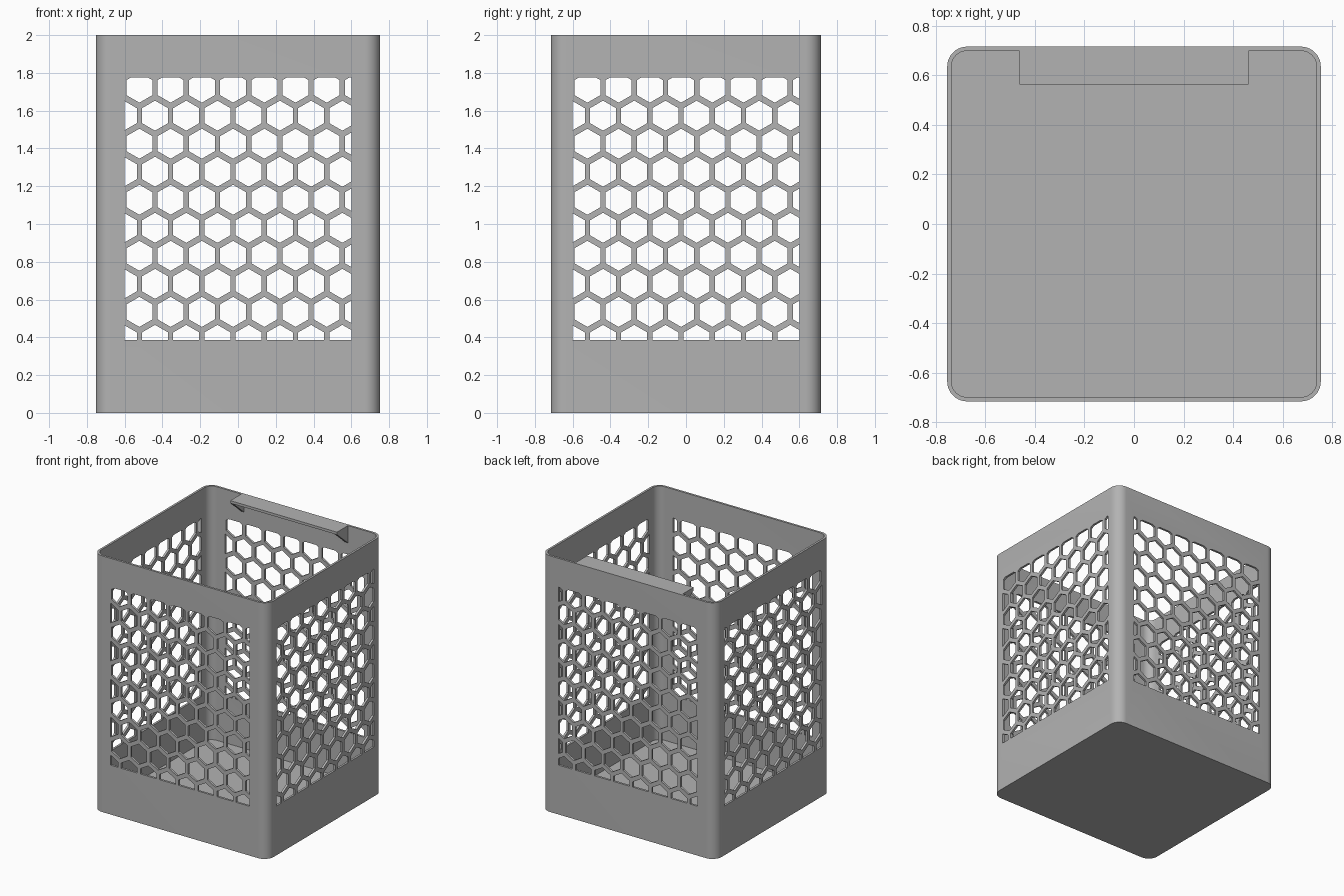
import bpy, bmesh, math
from mathutils import Vector

if "Cube" in bpy.data.objects:
    bpy.data.objects.remove(bpy.data.objects["Cube"], do_unlink=True)

HX, HY, H = 0.753, 0.715, 2.0        # half width, half depth, height
WALL, RADIUS = 0.017, 0.08
WIN, Z_LOW, Z_HIGH = 0.6, 0.385, 1.775   # pierced window limits

grey = bpy.data.materials.new("plain grey")
grey.use_nodes = True
grey.diffuse_color = (0.45, 0.45, 0.45, 1)
grey.node_tree.nodes["Principled BSDF"].inputs["Base Color"].default_value = grey.diffuse_color


def make_object(name, bm):
    bmesh.ops.recalc_face_normals(bm, faces=bm.faces)
    mesh = bpy.data.meshes.new(name)
    bm.to_mesh(mesh)
    bm.free()
    mesh.materials.append(grey)
    obj = bpy.data.objects.new(name, mesh)
    bpy.context.collection.objects.link(obj)
    return obj


def rounded_ring(bm, inset, z, steps=10):
    """Rounded rectangle of vertices, inset from the outer wall."""
    r = RADIUS - inset
    ring = []
    for i, (sx, sy) in enumerate([(1, 1), (-1, 1), (-1, -1), (1, -1)]):
        for s in range(steps + 1):
            a = (i + s / steps) * math.pi / 2
            ring.append(bm.verts.new((sx * (HX - RADIUS) + r * math.cos(a),
                                      sy * (HY - RADIUS) + r * math.sin(a), z)))
    return ring


def prism(name, points, x0, x1):
    """Extrude a (y, z) outline along x."""
    bm = bmesh.new()
    face = bm.faces.new([bm.verts.new((x0, y, z)) for y, z in points])
    ext = bmesh.ops.extrude_face_region(bm, geom=[face])["geom"]
    bmesh.ops.translate(bm, vec=(x1 - x0, 0, 0),
                        verts=[v for v in ext if isinstance(v, bmesh.types.BMVert)])
    return make_object(name, bm)


def honeycomb_cutter(name, turn):
    """Clipped hexagon grid pushed right through the box."""
    pitch, row_pitch, r = 0.1653, 0.1484, 0.0795
    bm = bmesh.new()
    for row in range(10):
        cz = 1.722 - row * row_pitch
        for col in range(-1, 9):
            cx = -0.522 + pitch * (col + 0.5 * (row % 2))
            bm.faces.new([bm.verts.new((cx + r * math.sin(k * math.pi / 3), -1,
                                        cz + r * math.cos(k * math.pi / 3))) for k in range(6)])
    for co, no in [((WIN, 0, 0), (1, 0, 0)), ((-WIN, 0, 0), (-1, 0, 0)),
                   ((0, 0, Z_HIGH), (0, 0, 1)), ((0, 0, Z_LOW), (0, 0, -1))]:
        bmesh.ops.bisect_plane(bm, geom=bm.verts[:] + bm.edges[:] + bm.faces[:],
                               plane_co=co, plane_no=no, clear_outer=True)
    ext = bmesh.ops.extrude_face_region(bm, geom=bm.faces[:])["geom"]
    bmesh.ops.translate(bm, vec=(0, 2, 0),
                        verts=[v for v in ext if isinstance(v, bmesh.types.BMVert)])
    if turn:
        for v in bm.verts:
            v.co = Vector((-v.co.y, v.co.x, v.co.z))
    cutter = make_object(name, bm)
    cutter.hide_render = True
    return cutter


# Open box: outer wall, rim, inner wall and floor
bm = bmesh.new()
rings = [rounded_ring(bm, i, z) for i, z in [(0, 0), (0, H), (WALL, H), (WALL, 0.02)]]
for a, b in zip(rings, rings[1:]):
    for i in range(len(a)):
        j = (i + 1) % len(a)
        bm.faces.new((a[i], a[j], b[j], b[i]))
bm.faces.new(rings[0])
bm.faces.new(rings[-1])
box = make_object("basket_body", bm)

# Honeycomb openings in all four walls
bpy.context.view_layer.objects.active = box
for name, turn in [("front_back_cutter", False), ("side_cutter", True)]:
    cutter = honeycomb_cutter(name, turn)
    mod = box.modifiers.new(name, "BOOLEAN")
    mod.operation, mod.solver, mod.object = "DIFFERENCE", "EXACT", cutter
    bpy.ops.object.modifier_apply(modifier=name)
    bpy.data.objects.remove(cutter, do_unlink=True)

bpy.ops.object.select_all(action="DESELECT")
box.select_set(True)
bpy.ops.object.shade_smooth_by_angle(angle=math.radians(30))

# Ledge inside the back rim, with a triangular bracket at each end
BACK, LIP, HALF = HY - WALL, 0.563, 0.461
prism("back_ledge", [(LIP, H), (BACK, H), (BACK, H - 0.02), (LIP, H - 0.02)], -HALF, HALF)
for side, label in [(1, "left"), (-1, "right")]:
    prism(label + "_ledge_bracket", [(LIP, H - 0.02), (BACK, H - 0.02), (BACK, 1.865)],
          side * HALF, side * (HALF - 0.025))
